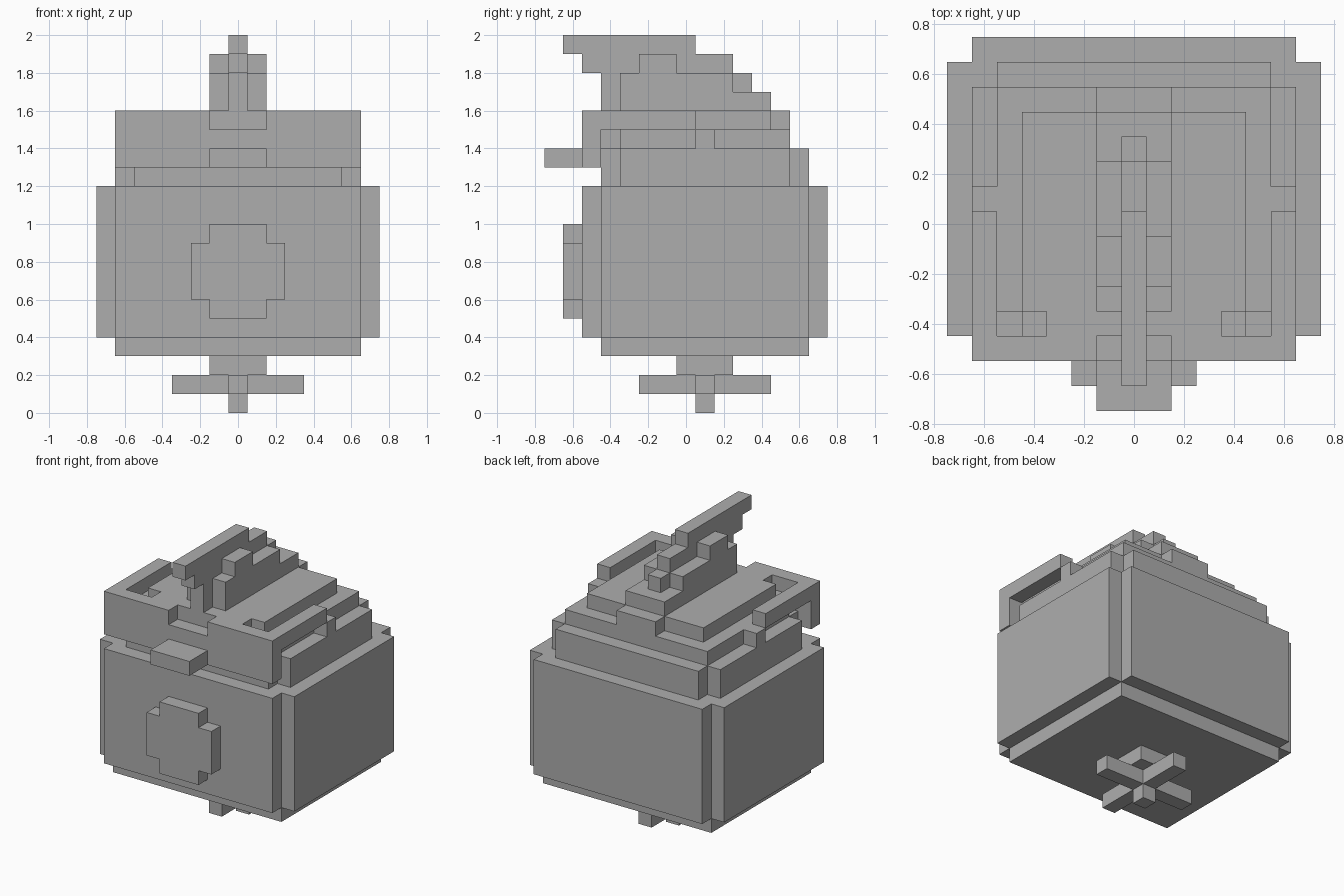
import bpy
import bmesh
from mathutils import Vector

cube = bpy.data.objects.get("Cube")
if cube:
    bpy.data.objects.remove(cube, do_unlink=True)

GREY = (0.42, 0.42, 0.42, 1.0)
grey = bpy.data.materials.new("plain grey")
grey.use_nodes = True
grey.diffuse_color = GREY
grey.node_tree.nodes["Principled BSDF"].inputs["Base Color"].default_value = GREY


def add_box(bm, x, y, z):
    """Add a box spanning three (low, high) ranges."""
    low, high = Vector((x[0], y[0], z[0])), Vector((x[1], y[1], z[1]))
    verts = bmesh.ops.create_cube(bm, size=1)["verts"]
    for v in verts:
        v.co = (low + high) / 2 + v.co * (high - low)


def part(name, *boxes, mirrored=False):
    """One object from boxes; x is a half width, or a range to mirror."""
    bm = bmesh.new()
    for x, y, z in boxes:
        if mirrored:
            add_box(bm, x, y, z)
            add_box(bm, (-x[1], -x[0]), y, z)
        else:
            add_box(bm, (-x, x), y, z)
    mesh = bpy.data.meshes.new(name)
    bm.to_mesh(mesh)
    bm.free()
    mesh.materials.append(grey)
    obj = bpy.data.objects.new(name, mesh)
    bpy.context.collection.objects.link(obj)
    return obj


# Body with raised panels on all four sides
wall = (0.4, 1.2)
part("body_core", (0.65, (-0.45, 0.65), (0.3, 1.2)))
part("front_panel", (0.65, (-0.55, -0.45), wall))
part("back_panel", (0.65, (0.65, 0.75), wall))
part("side_panels", ((0.65, 0.75), (-0.45, 0.65), wall), mirrored=True)

# Round badge on the front
badge = (-0.65, -0.55)
part("front_badge",
     (0.25, badge, (0.6, 0.9)),
     (0.15, badge, (0.5, 0.6)),
     (0.15, badge, (0.9, 1.0)))

# Stepped dome, each layer narrower along its front row
front_row = (-0.45, -0.35)
part("dome_lower",
     (0.65, (-0.35, 0.55), (1.2, 1.4)),
     (0.55, front_row, (1.2, 1.4)),
     (0.55, (0.55, 0.65), (1.2, 1.4)))
part("dome_middle",
     (0.55, (-0.35, 0.55), (1.4, 1.5)),
     (0.45, front_row, (1.4, 1.5)))
part("dome_upper",
     (0.45, (-0.35, 0.45), (1.5, 1.6)),
     (0.35, front_row, (1.5, 1.6)))

# Brow band with a central notch, its side arms, pivots and peak
brow = (-0.55, -0.45)
part("brow_band", (0.65, brow, (1.3, 1.5)))
part("brow_top", ((0.15, 0.65), brow, (1.5, 1.6)), mirrored=True)
part("brow_arms", ((0.55, 0.65), (-0.45, 0.05), (1.5, 1.6)), mirrored=True)
part("arm_pivots", ((0.55, 0.65), (0.05, 0.15), (1.4, 1.5)), mirrored=True)
part("brow_peak", (0.15, (-0.75, -0.55), (1.3, 1.4)))

# Crest: a wide stepped base with a thin fin reaching forward
part("crest_base",
     (0.15, (0.45, 0.55), (1.5, 1.6)),
     (0.15, (-0.35, 0.45), (1.6, 1.7)),
     (0.15, (-0.35, 0.25), (1.7, 1.8)),
     (0.15, (-0.25, -0.05), (1.8, 1.9)))
part("crest_fin",
     (0.05, (-0.45, 0.35), (1.6, 1.8)),
     (0.05, (-0.55, 0.25), (1.8, 1.9)),
     (0.05, (-0.65, 0.05), (1.9, 2.0)))

# Cross-shaped foot under the body
part("foot_collar", (0.15, (-0.05, 0.25), (0.2, 0.3)))
part("foot_cross",
     (0.35, (0.05, 0.15), (0.1, 0.2)),
     (0.05, (-0.25, 0.05), (0.1, 0.2)),
     (0.05, (0.15, 0.45), (0.1, 0.2)))
part("foot_tip", (0.05, (0.05, 0.15), (0.0, 0.1)))
